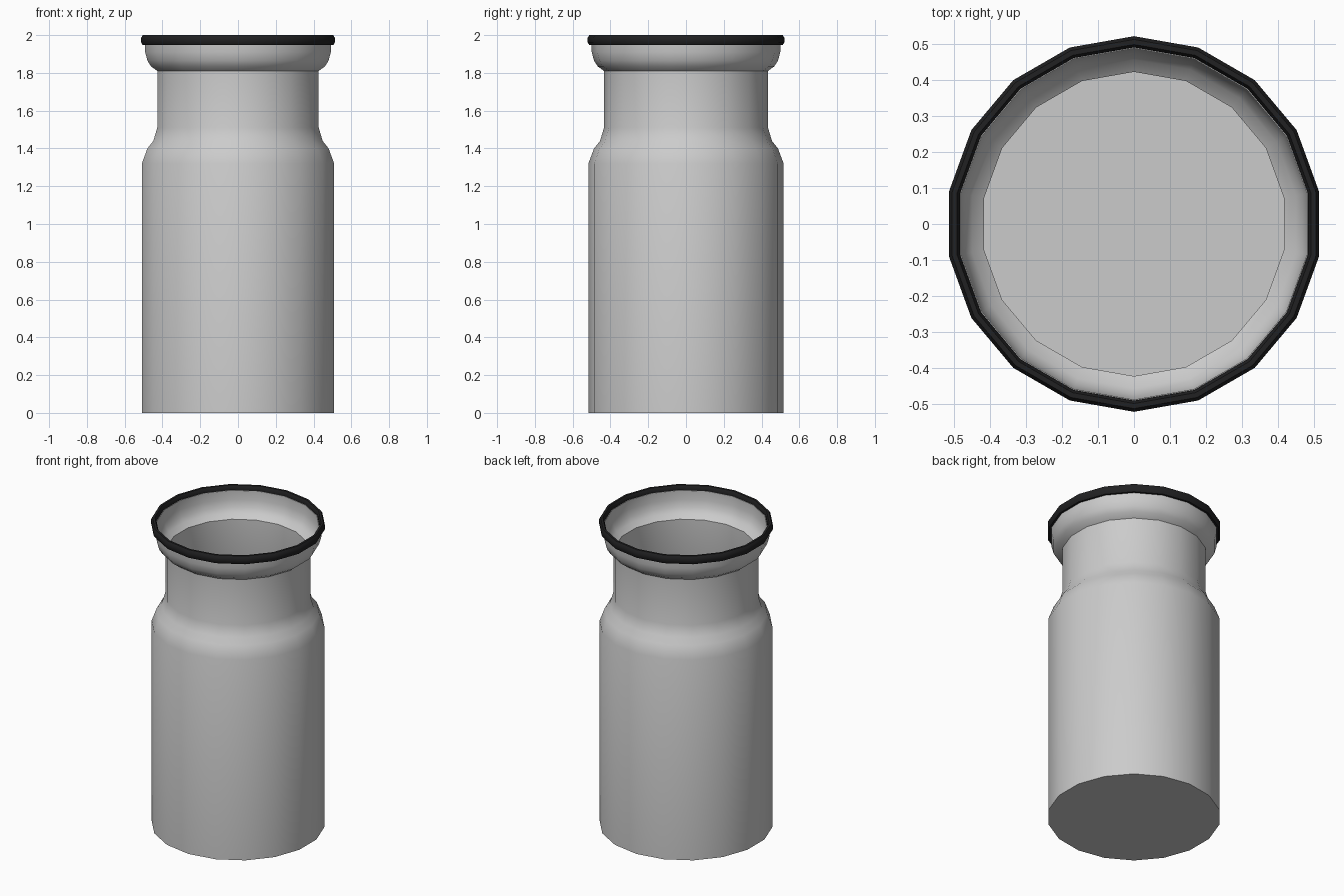
import bpy, bmesh, math

if "Cube" in bpy.data.objects:
    bpy.data.objects.remove(bpy.data.objects["Cube"])

SIDES = 18

def material(name, rgb):
    m = bpy.data.materials.new(name)
    m.diffuse_color = (*rgb, 1)
    m.use_nodes = True
    m.node_tree.nodes["Principled BSDF"].inputs["Base Color"].default_value = m.diffuse_color
    return m

def lathe(name, profile, mat, closed=False):
    """Spin (radius, z) points round z; open profiles are capped at both ends."""
    bm = bmesh.new()
    rings = []
    for r, z in profile:
        rings.append([bm.verts.new((r * math.sin(2 * math.pi * i / SIDES),
                                    r * math.cos(2 * math.pi * i / SIDES), z))
                      for i in range(SIDES)])
    pairs = list(zip(rings, rings[1:]))
    if closed:
        pairs.append((rings[-1], rings[0]))
    for a, b in pairs:
        for i in range(SIDES):
            j = (i + 1) % SIDES
            bm.faces.new((a[i], a[j], b[j], b[i]))
    if not closed:
        bm.faces.new(rings[0])
        bm.faces.new(rings[-1])
    bmesh.ops.recalc_face_normals(bm, faces=bm.faces)
    me = bpy.data.meshes.new(name)
    bm.to_mesh(me)
    bm.free()
    ob = bpy.data.objects.new(name, me)
    bpy.context.collection.objects.link(ob)
    me.materials.append(mat)
    bpy.ops.object.select_all(action='DESELECT')
    ob.select_set(True)
    bpy.context.view_layer.objects.active = ob
    bpy.ops.object.shade_smooth_by_angle(angle=math.radians(40))
    return ob

steel = material("light_grey", (0.6, 0.6, 0.6))
rubber = material("black", (0.015, 0.015, 0.016))

# Thin walled can: body, shoulder, neck and flared mouth
outer = [(0.517, 0), (0.517, 1.32), (0.487, 1.40), (0.455, 1.44), (0.434, 1.51),
         (0.434, 1.81), (0.468, 1.835), (0.487, 1.865), (0.499, 1.91), (0.499, 1.97)]
wall = 0.012
inner = [(r - wall, max(z, wall)) for r, z in reversed(outer)]
lathe("can_body", outer + inner, steel)

# Dark rounded rim around the mouth
lathe("rim", [(0.490, 1.962), (0.498, 1.947), (0.512, 1.947), (0.521, 1.962),
              (0.521, 1.985), (0.512, 2.0), (0.498, 2.0), (0.490, 1.985)],
      rubber, closed=True)
